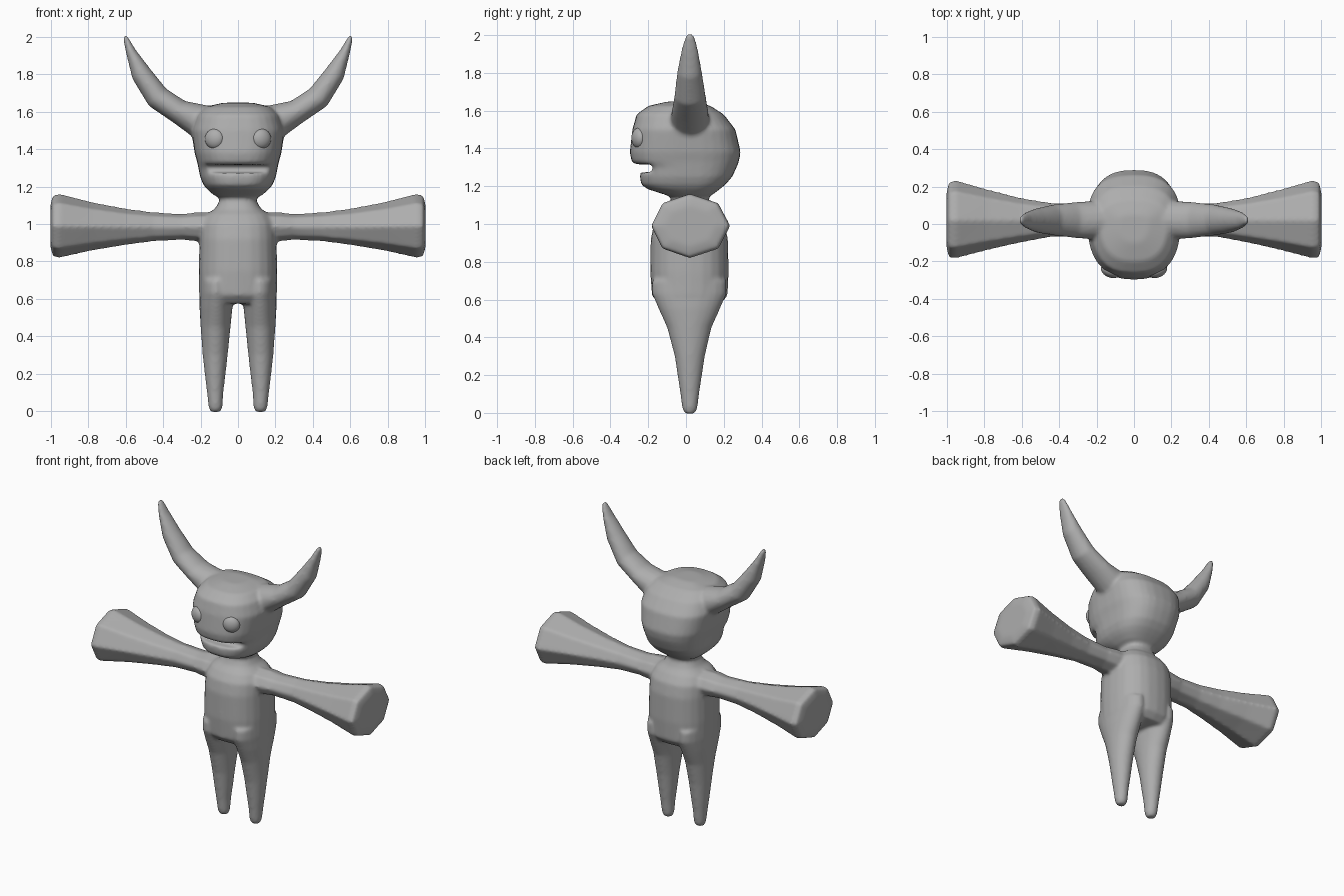
import bpy, bmesh, math
from mathutils import Vector

if "Cube" in bpy.data.objects:
    bpy.data.objects.remove(bpy.data.objects["Cube"])

skin = bpy.data.materials.new("grey_skin")
skin.diffuse_color = (0.42, 0.42, 0.42, 1)
skin.use_nodes = True
skin.node_tree.nodes["Principled BSDF"].inputs["Base Color"].default_value = skin.diffuse_color


def tube(name, rings, sides=24, power=2.0, mirror=False):
    """Loft closed rings along a path in the xz plane.
    Each ring is (x, z, in-plane half width, front y, back y)."""
    bm = bmesh.new()
    for sign in ((1, -1) if mirror else (1,)):
        loops = []
        for i, (x, z, w, yf, yb) in enumerate(rings):
            a, b = rings[max(i - 1, 0)], rings[min(i + 1, len(rings) - 1)]
            t = Vector((b[0] - a[0], b[1] - a[1])).normalized()
            mid = 0.02 if yf < 0.02 < yb else (yf + yb) / 2
            loop = []
            for k in range(sides):
                c, s = math.cos(math.tau * k / sides), math.sin(math.tau * k / sides)
                u = w * math.copysign(abs(c) ** (2 / power), c)
                v = math.copysign(abs(s) ** (2 / power), s)
                y = mid + v * ((yb - mid) if v > 0 else (mid - yf))
                loop.append(bm.verts.new((sign * (x + u * t.y), y, z - u * t.x)))
            loops.append(loop)
        for p, q in zip(loops, loops[1:]):
            for k in range(sides):
                j = (k + 1) % sides
                bm.faces.new((p[k], p[j], q[j], q[k]))
        bm.faces.new(loops[0])
        bm.faces.new(loops[-1])
    bmesh.ops.recalc_face_normals(bm, faces=bm.faces)
    me = bpy.data.meshes.new(name)
    bm.to_mesh(me)
    bm.free()
    ob = bpy.data.objects.new(name, me)
    bpy.context.collection.objects.link(ob)
    me.materials.append(skin)
    return ob


def select(*obs):
    bpy.ops.object.select_all(action='DESELECT')
    for o in obs:
        o.select_set(True)
    bpy.context.view_layer.objects.active = obs[0]


# torso and neck
torso = tube("body", [
    (0, .575, .19, -.14, .18), (0, .62, .208, -.18, .22), (0, .75, .21, -.19, .226),
    (0, .92, .206, -.187, .222), (0, 1.0, .2, -.17, .205), (0, 1.05, .17, -.135, .17),
    (0, 1.08, .125, -.1, .14), (0, 1.12, .1, -.08, .12), (0, 1.2, .1, -.08, .12)], power=2.4)

# tapering legs
legs = tube("legs", [
    (.12, -.005, .026, -.004, .044), (.12, .02, .037, -.02, .06), (.122, .1, .044, -.03, .07),
    (.122, .2, .056, -.045, .085), (.122, .3, .067, -.06, .10), (.12, .45, .08, -.1, .135),
    (.118, .55, .088, -.145, .18), (.115, .63, .09, -.18, .215), (.115, .7, .088, -.18, .215)],
    mirror=True)

# flaring eight-sided arms
arms = tube("arms", [
    (.12, .985, .08, -.09, .13), (.22, .985, .078, -.085, .125), (.3, .985, .07, -.072, .115),
    (.45, .985, .078, -.072, .115), (.6, .985, .098, -.1, .14), (.78, .987, .13, -.14, .185),
    (.955, .99, .172, -.186, .236), (.99, .99, .163, -.18, .224), (1.003, .99, .11, -.12, .16)],
    sides=8, mirror=True)

# head with an overhanging upper lip and receding jaw
head = tube("head", [
    (0, 1.14, .1, -.07, .11), (0, 1.155, .13, -.11, .14), (0, 1.185, .165, -.205, .18),
    (0, 1.21, .185, -.238, .21), (0, 1.25, .202, -.244, .245), (0, 1.3, .212, -.24, .268),
    (0, 1.33, .218, -.288, .28), (0, 1.38, .232, -.298, .29), (0, 1.5, .25, -.284, .262),
    (0, 1.58, .225, -.262, .2), (0, 1.625, .18, -.2, .13), (0, 1.648, .08, -.1, .05)],
    sides=32, power=2.6)

# mouth slot
bpy.ops.mesh.primitive_cube_add(size=1, location=(0, -.27, 1.295))
cutter = bpy.context.object
cutter.name = "mouth_cutter"
cutter.scale = (.37, .19, .042)
cutter.hide_render = True
mod = head.modifiers.new("mouth", 'BOOLEAN')
mod.operation, mod.object, mod.solver = 'DIFFERENCE', cutter, 'EXACT'
select(head)
bpy.ops.object.modifier_apply(modifier="mouth")
bpy.data.objects.remove(cutter)

# curved horns
horns = tube("horns", [
    (.08, 1.53, .09, -.08, .12), (.2, 1.545, .095, -.085, .125), (.315, 1.6, .066, -.075, .118),
    (.43, 1.677, .066, -.062, .105), (.517, 1.803, .055, -.047, .085),
    (.572, 1.92, .028, -.025, .065), (.597, 1.985, .016, -.008, .05),
    (.604, 2.006, .01, .005, .035)], sides=16, mirror=True)

# fuse the parts into one soft skin
select(torso, legs, arms, head, horns)
bpy.ops.object.join()
rm = torso.modifiers.new("fuse", 'REMESH')
rm.mode, rm.voxel_size = 'VOXEL', .0105
sm = torso.modifiers.new("soften", 'SMOOTH')
sm.factor, sm.iterations = .5, 8
select(torso)
for m in ("fuse", "soften"):
    bpy.ops.object.modifier_apply(modifier=m)
bpy.ops.object.shade_smooth()

# bulging eyes
for side, sign in (("left", 1), ("right", -1)):
    bpy.ops.mesh.primitive_uv_sphere_add(segments=24, ring_count=12, radius=1,
                                         location=(sign * .125, -.25, 1.455),
                                         rotation=(0, 0, sign * math.radians(22)))
    eye = bpy.context.object
    eye.name = side + "_eye"
    eye.scale = (.054, .036, .054)
    eye.data.materials.append(skin)
    bpy.ops.object.shade_smooth()
